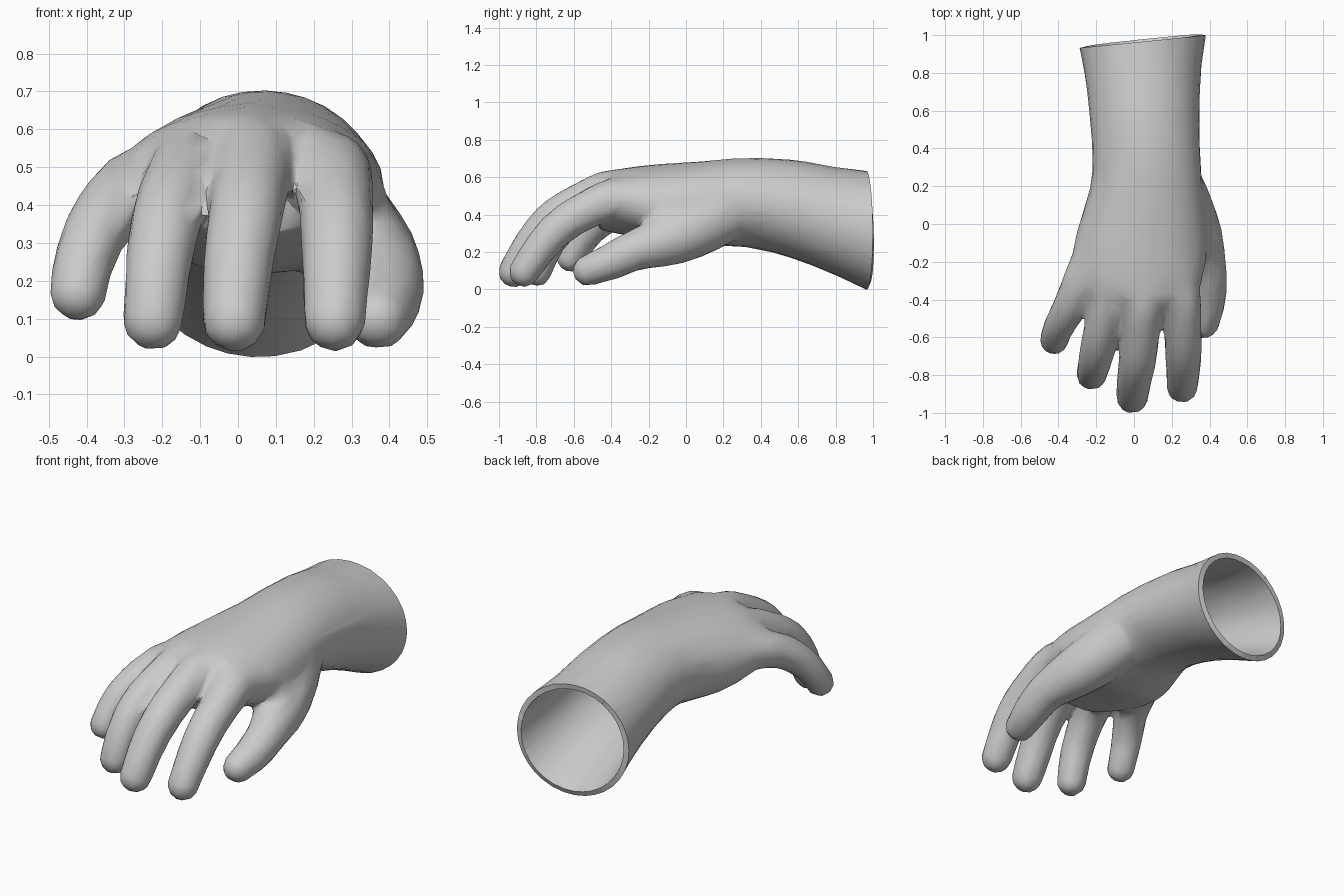
import bpy, bmesh, math
from mathutils import Vector

if "Cube" in bpy.data.objects:
    bpy.data.objects.remove(bpy.data.objects["Cube"])


def spline(pts, steps=5):
    """Catmull-Rom through tuples of any length."""
    p = [Vector(q) for q in pts]
    p = [2 * p[0] - p[1]] + p + [2 * p[-1] - p[-2]]
    out = []
    for i in range(1, len(p) - 2):
        a, b, c, d = p[i - 1:i + 3]
        for s in range(steps):
            t = s / steps
            out.append(0.5 * (2 * b + (c - a) * t + (2 * a - 5 * b + 4 * c - d) * t**2
                              + (3 * b - a - 3 * c + d) * t**3))
    return out + [p[-2]]


def loft(bm, rings):
    """Closed skin over a list of point rings."""
    vr = [[bm.verts.new(q) for q in r] for r in rings]
    n = len(vr[0])
    for a, b in zip(vr, vr[1:]):
        for i in range(n):
            bm.faces.new((a[i], a[(i + 1) % n], b[(i + 1) % n], b[i]))
    bm.faces.new(vr[0][::-1])
    bm.faces.new(vr[-1])


ANG = [i * math.tau / 32 for i in range(32)]


def digit(bm, pts):
    """Tapered tube through (x, y, z, radius) with a round tip."""
    s = spline(pts)
    c = [v.to_3d() for v in s]
    r = [v[3] + .003 for v in s]
    end = (c[-1] - c[-2]).normalized()
    tip, tr = c[-1], r[-1]
    for k in range(1, 7):
        a = k / 6 * math.radians(84)
        c.append(tip + end * tr * math.sin(a))
        r.append(tr * math.cos(a))
    rings = []
    for i, q in enumerate(c):
        t = (c[min(i + 1, len(c) - 1)] - c[max(i - 1, 0)]).normalized()
        u = t.cross(Vector((0, 0, 1))).normalized()
        w = u.cross(t)
        rings.append([q + (u * math.cos(a) + w * math.sin(a)) * r[i] for a in ANG])
    loft(bm, rings)


bm = bmesh.new()

# forearm and palm: y, left, right, bottom, top
body = [(1.12, -.33, .40, -.07, .61), (.96, -.295, .375, .0, .635), (.8, -.263, .355, .075, .655),
        (.6, -.238, .347, .155, .69), (.4, -.222, .35, .212, .703), (.24, -.225, .36, .232, .70),
        (.1, -.26, .375, .22, .687), (-.05, -.305, .385, .22, .677), (-.2, -.33, .38, .26, .665),
        (-.32, -.315, .355, .29, .65), (-.4, -.26, .335, .305, .63), (-.47, -.19, .30, .32, .55)]
rings = []
for y, l, r, b, t in spline(body):
    tilt = .05 * min(1, max(0, (.1 - y) / .3))    # little-finger side sits lower
    rings.append([Vector(((l + r) / 2 + (r - l) / 2 * math.cos(a), y,
                          (b + t) / 2 + (t - b) / 2 * math.sin(a)
                          + tilt * min(0, (r - l) / 2 * math.cos(a)))) for a in ANG])
loft(bm, rings)

# index, middle, ring and little finger, thumb, thumb muscle: x, y, z, radius
digits = [
    [(.22, -.22, .48, .09), (.243, -.38, .485, .106), (.257, -.55, .415, .098),
     (.262, -.68, .33, .094), (.26, -.78, .22, .087), (.255, -.865, .095, .08)],
    [(.05, -.22, .53, .09), (.045, -.40, .53, .106), (.035, -.57, .465, .098),
     (.02, -.72, .37, .096), (.0, -.83, .24, .09), (-.01, -.92, .095, .082)],
    [(-.08, -.19, .48, .09), (-.12, -.36, .495, .105), (-.16, -.52, .44, .095),
     (-.19, -.65, .355, .091), (-.21, -.74, .24, .085), (-.225, -.80, .095, .078)],
    [(-.2, -.10, .45, .09), (-.265, -.28, .445, .1), (-.325, -.41, .4, .09),
     (-.375, -.50, .33, .083), (-.407, -.565, .25, .077), (-.423, -.617, .168, .073)],
    [(.14, .42, .46, .1), (.22, .2, .395, .145), (.285, .04, .32, .148), (.338, -.1, .262, .135),
     (.383, -.27, .21, .106), (.388, -.4, .15, .095), (.37, -.525, .1, .08)],
    [(.1, .3, .43, .1), (.23, .05, .38, .15), (.29, -.11, .36, .12)],
]
for d in digits:
    digit(bm, d)

bmesh.ops.recalc_face_normals(bm, faces=bm.faces)
me = bpy.data.meshes.new("hand")
bm.to_mesh(me)
bm.free()
hand = bpy.data.objects.new("hand", me)
bpy.context.collection.objects.link(hand)
bpy.context.view_layer.objects.active = hand
hand.select_set(True)

# fuse into one skin and soften the joins
m = hand.modifiers.new("fuse", 'REMESH')
m.mode = 'VOXEL'
m.voxel_size = 0.014
bpy.ops.object.modifier_apply(modifier=m.name)
m = hand.modifiers.new("soften", 'SMOOTH')
m.factor = 0.5
m.iterations = 16
bpy.ops.object.modifier_apply(modifier=m.name)

# reduce to a light mesh
m = hand.modifiers.new("reduce", 'DECIMATE')
m.ratio = 2600 / (2 * len(hand.data.polygons))
bpy.ops.object.modifier_apply(modifier=m.name)

# slanted open cut at the forearm end
bm = bmesh.new()
bm.from_mesh(hand.data)
bmesh.ops.bisect_plane(bm, geom=bm.verts[:] + bm.edges[:] + bm.faces[:],
                       plane_co=(.04, .965, .32), plane_no=(-.1, 1, 0), clear_outer=True)
bm.to_mesh(hand.data)
bm.free()

# hollow shell
m = hand.modifiers.new("shell", 'SOLIDIFY')
m.thickness = 0.03
m.offset = -1
bpy.ops.object.modifier_apply(modifier=m.name)
bpy.ops.object.shade_smooth_by_angle(angle=math.radians(50))
